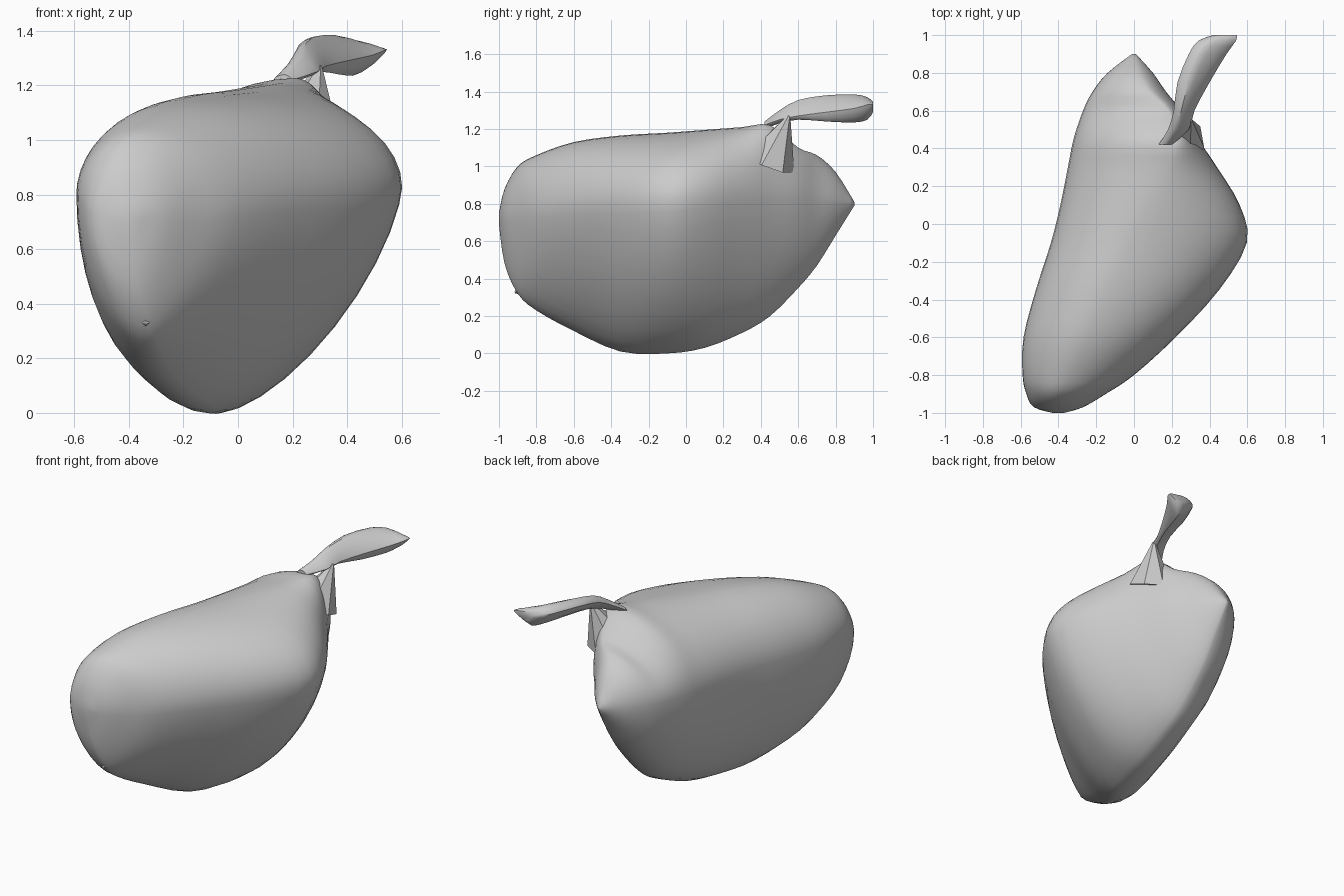
import bpy
import bmesh
import math
from mathutils import Vector

cube = bpy.data.objects.get("Cube")
if cube:
    bpy.data.objects.remove(cube, do_unlink=True)

# One plain grey for the whole fruit
grey = bpy.data.materials.new("plain grey")
grey.use_nodes = True
colour = (0.6, 0.6, 0.6, 1)
grey.diffuse_color = colour
grey.node_tree.nodes["Principled BSDF"].inputs["Base Color"].default_value = colour


def finish(bm, name, angle):
    """Turn a bmesh into a shaded object with the grey material."""
    bmesh.ops.recalc_face_normals(bm, faces=bm.faces)
    mesh = bpy.data.meshes.new(name)
    bm.to_mesh(mesh)
    bm.free()
    mesh.materials.append(grey)
    obj = bpy.data.objects.new(name, mesh)
    bpy.context.collection.objects.link(obj)
    bpy.ops.object.select_all(action="DESELECT")
    obj.select_set(True)
    bpy.context.view_layer.objects.active = obj
    bpy.ops.object.shade_smooth_by_angle(angle=math.radians(angle))
    return obj


def refine(rows, steps):
    """Insert smooth in-between stations along a list of rows."""
    out = []
    last = len(rows) - 1
    for i in range(last):
        a, b, c, d = (rows[max(0, min(last, i + k))] for k in (-1, 0, 1, 2))
        for s in range(steps):
            t = s / steps
            out.append([q + t / 2 * (r - p + t * (2 * p - 5 * q + 4 * r - u
                        + t * (3 * (q - r) + u - p)))
                        for p, q, r, u in zip(a, b, c, d)])
    return out + [rows[last]]


def section(row, powers, sides):
    """Closed oval through its right, top, left and bottom anchor points."""
    y, left_x, left_z, right_x, right_z, low_x, low_z, top_x, top_z = row
    flanks = [(right_x, right_z), (left_x, left_z)]
    poles = [(top_x, top_z), (low_x, low_z)]
    ring = []
    for k in range(sides):
        a = math.tau * k / sides
        c, s = math.cos(a), math.sin(a)
        fx, fz = flanks[c < 0]
        px, pz = poles[s < 0]
        p = powers[int(4 * k / sides)]
        u, v = abs(c) ** (2 / p), abs(s) ** (2 / p)
        ring.append(Vector((px + (fx - px) * u, y, fz + (pz - fz) * v)))
    return ring


def loft(name, rows, powers, sides, steps, angle):
    """Skin the sections into one closed form."""
    bm = bmesh.new()
    rings = [[bm.verts.new(p) for p in section(r, powers, sides)]
             for r in refine(rows, steps)]
    for a, b in zip(rings, rings[1:]):
        for k in range(sides):
            n = (k + 1) % sides
            bm.faces.new((a[k], a[n], b[n], b[k]))
    bm.faces.new(rings[0])
    bm.faces.new(rings[-1])
    bmesh.ops.remove_doubles(bm, verts=bm.verts, dist=0.0005)
    return finish(bm, name, angle)


def cone(name, base, tip, radius, sides):
    """Pointed nub from a base centre to a tip."""
    base, tip = Vector(base), Vector(tip)
    turn = (tip - base).to_track_quat("Z", "Y").to_matrix().to_4x4()
    bm = bmesh.new()
    bmesh.ops.create_cone(bm, cap_ends=True, segments=sides, radius1=radius,
                          radius2=radius * 0.06, depth=(tip - base).length)
    bm.transform(turn)
    bmesh.ops.translate(bm, verts=bm.verts, vec=(base + tip) / 2)
    return finish(bm, name, 40)


# Fruit body: y, left x z, right x z, bottom x z, top x z
body_rows = [
    (-1, -.43, .72, -.37, .72, -.4, .69, -.4, .75),
    (-.97, -.53, .73, -.27, .73, -.37, .48, -.41, .88),
    (-.9, -.57, .76, -.15, .74, -.33, .32, -.39, 1),
    (-.8, -.59, .8, 0, .76, -.31, .23, -.34, 1.06),
    (-.6, -.585, .8, .22, .79, -.26, .12, -.25, 1.13),
    (-.35, -.52, .8, .45, .81, -.13, .01, -.14, 1.165),
    (-.1, -.44, .8, .597, .82, -.06, 0, -.02, 1.18),
    (.1, -.39, .8, .56, .84, -.02, .03, .08, 1.195),
    (.3, -.35, .8, .44, .86, 0, .11, .17, 1.21),
    (.45, -.32, .8, .34, .87, 0, .2, .22, 1.22),
    (.6, -.27, .8, .25, .87, 0, .35, .18, 1.1),
    (.7, -.22, .8, .17, .84, 0, .47, .08, 1.06),
    (.8, -.14, .8, .1, .82, 0, .63, .02, .97),
    (.9, -.01, .8, .01, .8, 0, .79, 0, .81),
]
loft("fruit_body", body_rows, (2, 1.9, 2, 1.45), 40, 3, 50)

# Pinched neck rising to the stalk
cone("neck", (.24, .45, 1.02), (.3, .55, 1.27), .14, 7)

# Flat stalk leaf sweeping back
leaf_rows = [
    (.42, .13, 1.22, .2, 1.22, .17, 1.2, .17, 1.24),
    (.5, .18, 1.27, .29, 1.25, .25, 1.23, .22, 1.3),
    (.6, .21, 1.32, .32, 1.27, .3, 1.25, .25, 1.355),
    (.75, .23, 1.35, .4, 1.29, .37, 1.24, .29, 1.38),
    (.9, .29, 1.35, .49, 1.31, .42, 1.235, .35, 1.385),
    (.97, .34, 1.34, .54, 1.33, .44, 1.25, .4, 1.37),
    (1, .42, 1.32, .545, 1.33, .46, 1.29, .45, 1.345),
]
loft("stalk_leaf", leaf_rows, (1.3, 1.6, 1.2, 1.4), 16, 2, 35)

# Small nub on the nose
cone("nose_nub", (-.33, -.84, .36), (-.34, -.915, .325), .07, 4)
